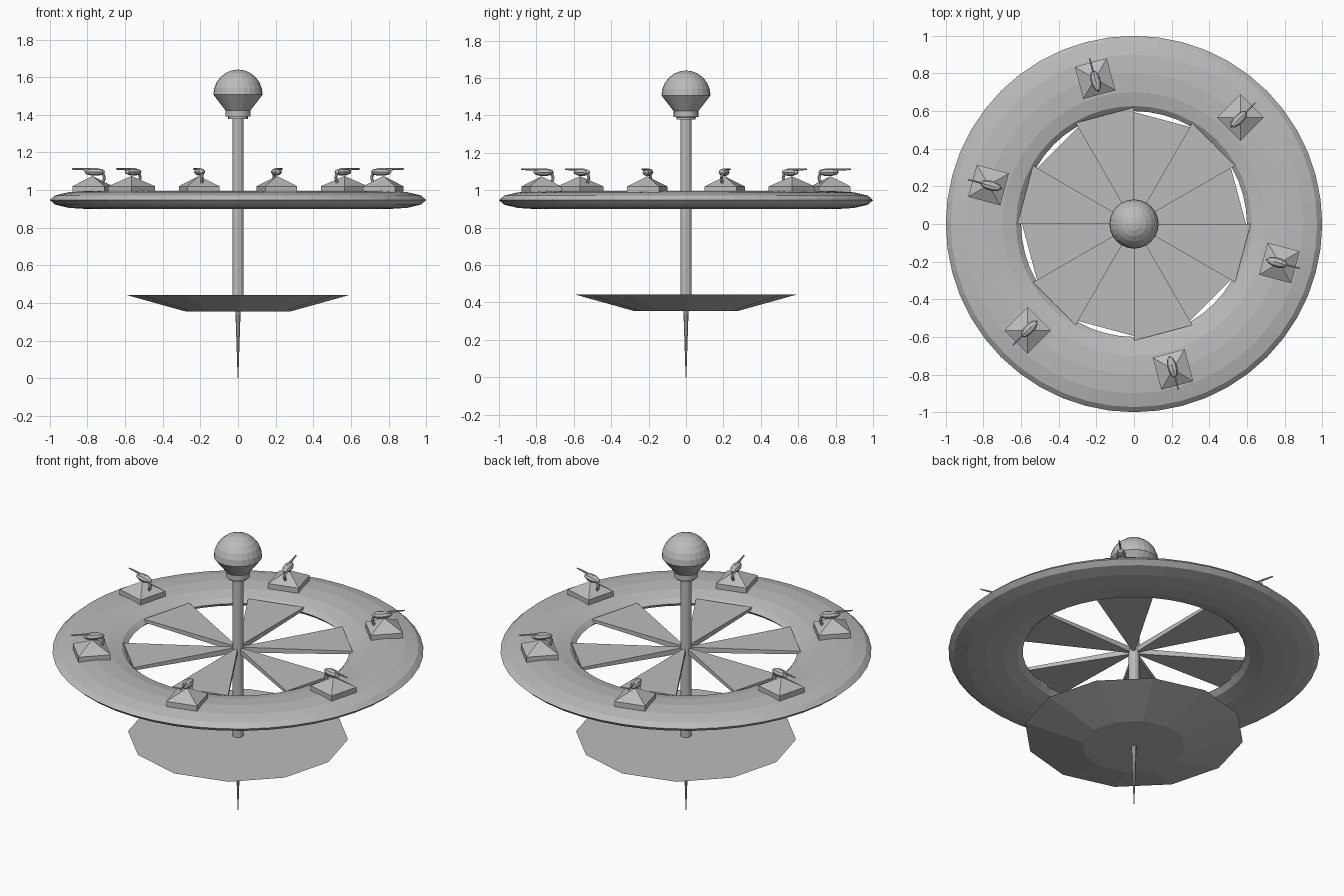
import bpy, bmesh, math
from mathutils import Matrix, Vector

old = bpy.data.objects.get("Cube")
if old:
    bpy.data.objects.remove(old, do_unlink=True)

GREY = (0.5, 0.5, 0.5, 1)
grey = bpy.data.materials.new("plain grey")
grey.use_nodes = True
grey.diffuse_color = GREY
grey.node_tree.nodes["Principled BSDF"].inputs["Base Color"].default_value = GREY


def finish(name, bm):
    """Turn a bmesh into a flat-shaded grey object."""
    bmesh.ops.remove_doubles(bm, verts=bm.verts, dist=1e-5)
    bmesh.ops.recalc_face_normals(bm, faces=bm.faces)
    mesh = bpy.data.meshes.new(name)
    bm.to_mesh(mesh)
    bm.free()
    mesh.materials.append(grey)
    obj = bpy.data.objects.new(name, mesh)
    bpy.context.collection.objects.link(obj)
    return obj


def lathe(name, profile, sides, closed=False):
    """Revolve (radius, z) points about the z axis, capping open ends."""
    bm = bmesh.new()
    rings = []
    for r, z in profile:
        rings.append([bm.verts.new((r * math.cos(math.tau * i / sides),
                                    r * math.sin(math.tau * i / sides), z))
                      for i in range(sides)])
    pairs = list(zip(rings, rings[1:]))
    if closed:
        pairs.append((rings[-1], rings[0]))
    else:
        bm.faces.new(rings[0])
        bm.faces.new(rings[-1])
    for a, b in pairs:
        for i in range(sides):
            j = (i + 1) % sides
            bm.faces.new((a[i], a[j], b[j], b[i]))
    return finish(name, bm)


def add_rod(bm, start, end, r1, r2, sides=6):
    """Add a tapered rod between two points."""
    a, b = Vector(start), Vector(end)
    turn = (b - a).to_track_quat('Z', 'Y').to_matrix().to_4x4()
    bmesh.ops.create_cone(bm, cap_ends=True, segments=sides, radius1=r1, radius2=r2,
                          depth=(b - a).length,
                          matrix=Matrix.Translation((a + b) / 2) @ turn)


# Flattened ring deck
section = [math.tau * i / 12 for i in range(12)]
lathe("ring_deck", [(0.8 + 0.2 * math.cos(t), 0.947 + 0.048 * math.sin(t))
                    for t in section], 48, closed=True)

# Central mast, lower dish and spike
lathe("mast", [(0.03, 0.42), (0.03, 1.4)], 12)
lathe("lower_dish", [(0.28, 0.355), (0.595, 0.443)], 12)
lathe("lower_spike", [(0.002, 0), (0.014, 0.36)], 8)

# Domed head with collar
dome = [math.radians(a) for a in (0, 15, 30, 45, 60, 75, 89)]
lathe("domed_head", [(0.052, 1.378), (0.052, 1.39), (0.066, 1.392), (0.066, 1.423)]
      + [(0.131 * math.cos(a), 1.507 + 0.133 * math.sin(a)) for a in dome], 24)


def build_blade(number, angle):
    """Wedge spoke, thirty degrees wide, thinning toward its tip."""
    bm = bmesh.new()
    layers = []
    for hub_z, tip_z in ((0.968, 0.968), (0.935, 0.95)):
        points = [(0, 0, hub_z)]
        for side in (-15, 15):
            t = math.radians(angle + side)
            points.append((0.62 * math.cos(t), 0.62 * math.sin(t), tip_z))
        layers.append([bm.verts.new(p) for p in points])
    top, low = layers
    bm.faces.new(top)
    bm.faces.new(low)
    for i in range(3):
        j = (i + 1) % 3
        bm.faces.new((top[i], top[j], low[j], low[i]))
    finish(f"spoke_blade_{number}", bm)


def build_turret(number, angle):
    """Pyramid mount and a small gun pointing outward (built along +x)."""
    place = (Matrix.Rotation(math.radians(angle), 4, 'Z')
             @ Matrix.Translation((0.8, 0, 0)))
    half = 0.088
    bm = bmesh.new()
    corners = [(-half, -half), (half, -half), (half, half), (-half, half)]
    low = [bm.verts.new((x, y, 0.975)) for x, y in corners]
    top = [bm.verts.new((x, y, 1.02)) for x, y in corners]
    peak = bm.verts.new((0, 0, 1.075))
    bm.faces.new(low)
    for i in range(4):
        j = (i + 1) % 4
        bm.faces.new((low[i], low[j], top[j], top[i]))
        bm.faces.new((top[i], top[j], peak))
    finish(f"turret_mount_{number}", bm).matrix_world = place

    # Gun body, barrel and bent neck
    bm = bmesh.new()
    shape = (Matrix.Translation((-0.012, 0, 1.096)) @ Matrix.Diagonal((0.058, 0.027, 0.021, 1))
             @ Matrix.Rotation(math.pi / 2, 4, 'Y'))
    bmesh.ops.create_uvsphere(bm, u_segments=8, v_segments=5, radius=1, matrix=shape)
    add_rod(bm, (0.01, 0, 1.11), (0.112, 0, 1.112), 0.007, 0.004)
    neck = [(-0.05, 0, 1.03), (-0.066, 0, 1.065), (-0.058, 0, 1.085), (-0.03, 0, 1.098)]
    for a, b in zip(neck, neck[1:]):
        add_rod(bm, a, b, 0.008, 0.008)
    finish(f"turret_gun_{number}", bm).matrix_world = place


for k in range(6):
    build_blade(k + 1, 45 + 60 * k)
    build_turret(k + 1, 45 + 60 * k)
